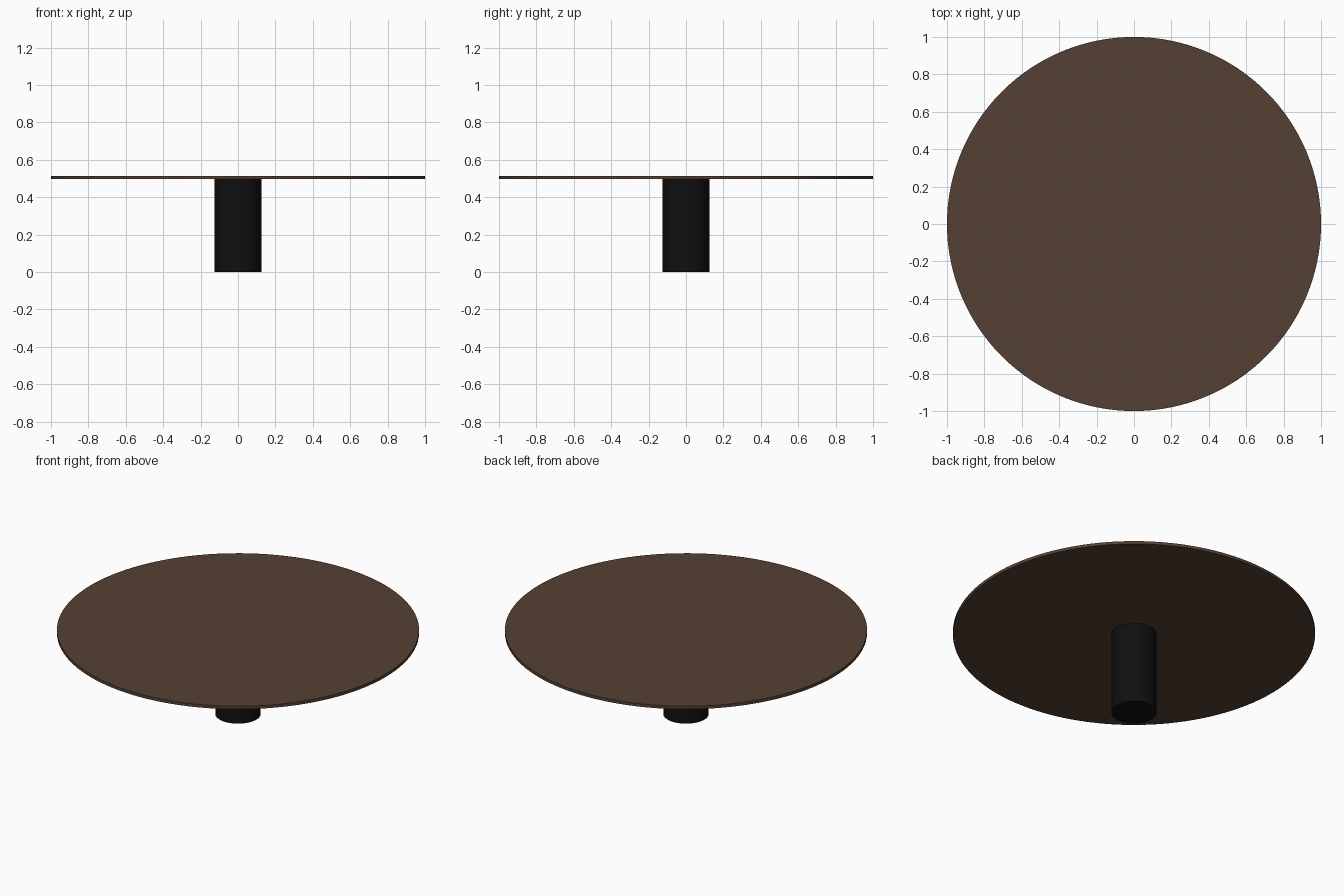
import bpy
import math

if "Cube" in bpy.data.objects:
    bpy.data.objects.remove(bpy.data.objects["Cube"])


def material(name, rgb):
    m = bpy.data.materials.new(name)
    m.diffuse_color = (*rgb, 1.0)
    m.use_nodes = True
    m.node_tree.nodes["Principled BSDF"].inputs["Base Color"].default_value = m.diffuse_color
    return m


def disc(name, radius, z0, z1, sides, mat):
    bpy.ops.mesh.primitive_cylinder_add(vertices=sides, radius=radius, depth=z1 - z0,
                                        location=(0, 0, (z0 + z1) / 2))
    ob = bpy.context.object
    ob.name = name
    ob.data.materials.append(mat)
    bpy.ops.object.shade_smooth_by_angle(angle=math.radians(30))
    return ob


# Round wooden top on a single black column
brown = material("dark brown wood", (0.089, 0.051, 0.033))
black = material("black", (0.005, 0.005, 0.005))
disc("table_top", 1.0, 0.496, 0.514, 128, brown)
disc("pedestal", 0.125, 0.0, 0.496, 64, black)
